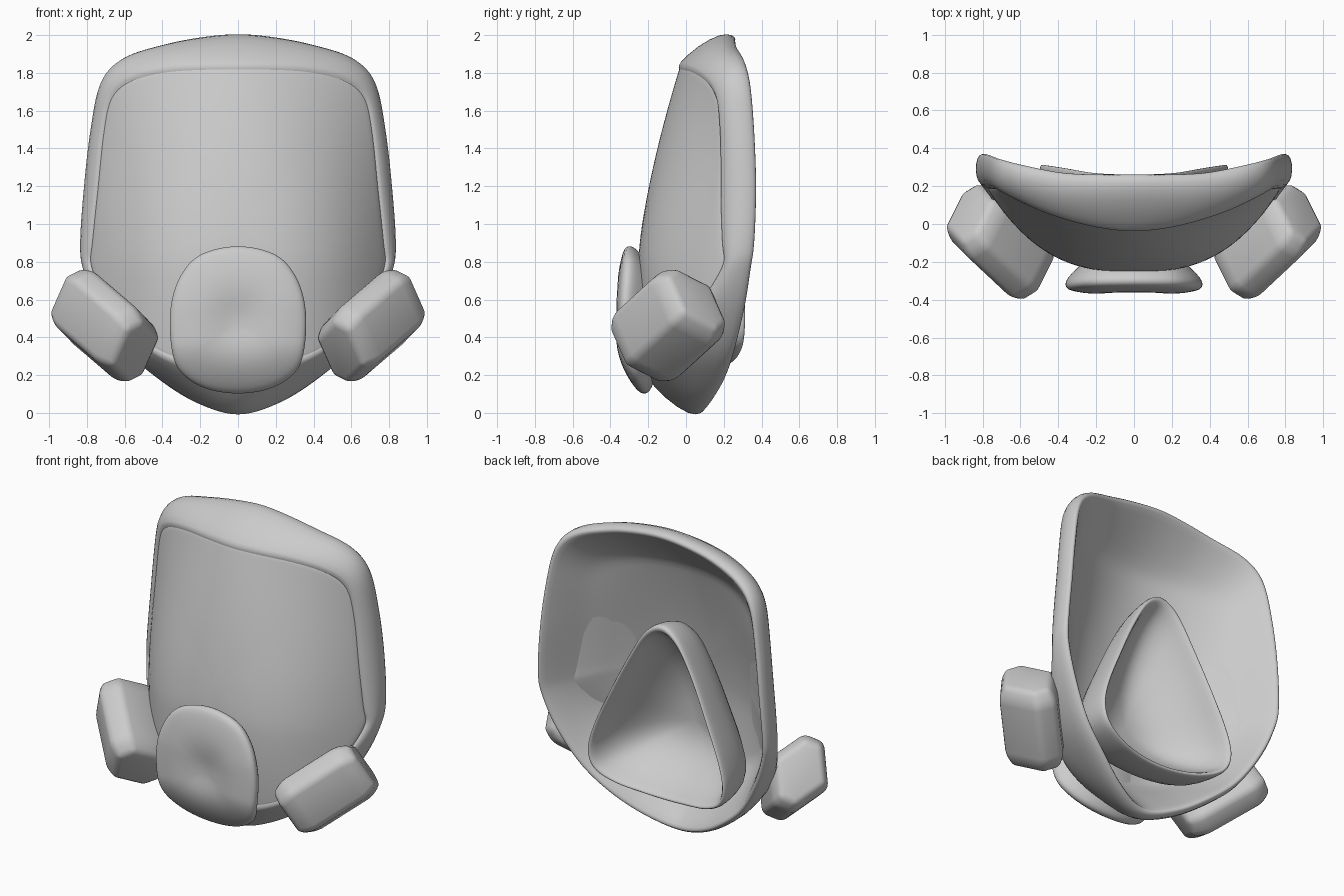
import bpy, bmesh, math
from mathutils import Vector

if "Cube" in bpy.data.objects:
    bpy.data.objects.remove(bpy.data.objects["Cube"])


def smooth_loop(half, n=4):
    """Mirror a half outline (top to bottom) and sample a closed smooth curve."""
    pts = [Vector(p) for p in half]
    pts += [Vector((-p.x, p.y, p.z)) for p in pts[-2:0:-1]]
    out, m = [], len(pts)
    for i in range(m):
        a, b, c, d = (pts[(i + k) % m] for k in (-1, 0, 1, 2))
        for j in range(n):
            t = j / n
            out.append(0.5 * (2 * b + (c - a) * t + (2 * a - 5 * b + 4 * c - d) * t * t
                              + (3 * b - a - 3 * c + d) * t ** 3))
    return out


def scaled(loop, s, dy=0.0, zc=1.0):
    return [Vector((p.x * s, p.y + dy, zc + (p.z - zc) * s)) for p in loop]


def finish(bm, name, levels=1):
    bmesh.ops.recalc_face_normals(bm, faces=bm.faces)
    me = bpy.data.meshes.new(name)
    bm.to_mesh(me)
    bm.free()
    ob = bpy.data.objects.new(name, me)
    bpy.context.collection.objects.link(ob)
    for f in me.polygons:
        f.use_smooth = True
    if levels:
        ob.modifiers.new("smooth", 'SUBSURF').levels = levels
        ob.modifiers["smooth"].render_levels = levels
    return ob


def skin(rings, closed=False):
    """Skin a list of rings; ends are capped unless the section is closed."""
    bm = bmesh.new()
    vs = [[bm.verts.new(p) for p in r] for r in rings]
    n = len(vs[0])
    pairs = list(zip(vs, vs[1:])) + ([(vs[-1], vs[0])] if closed else [])
    for a, b in pairs:
        for i in range(n):
            j = (i + 1) % n
            bm.faces.new((a[i], a[j], b[j], b[i]))
    if not closed:
        bm.faces.new(vs[0])
        bm.faces.new(vs[-1])
    return bm


def ease(v, lo, hi, a, b):
    t = min(1, max(0, (v - lo) / (hi - lo)))
    return a + (b - a) * t * t * (3 - 2 * t)


def visor_y(x, z):
    """Curved visor surface: centre profile plus sideways wrap."""
    d = z - 0.78
    yc = -0.255 + (0.36 * d ** 1.7 / (0.36 + 0.85 * d) if d > 0 else 0.15 * d * d)
    yc = max(yc, -0.255)
    if d > 0:
        yc = -0.255 + 0.225 * (d / 1.06) ** 1.45
    p = ease(z, 0.7, 1.9, 2.8, 1.8)
    w = ease(z, 0.7, 1.7, 0.785, 0.725)
    return yc + (0.2 - yc) * (abs(x) / w) ** p


# visor
edge2d = [(0, 1.84), (.2, 1.837), (.4, 1.82), (.58, 1.77), (.68, 1.68), (.72, 1.5), (.75, 1.2),
          (.78, .9), (.785, .77), (.7, .57), (.57, .42), (.4, .3), (.2, .23), (0, .2)]
flat = smooth_loop([(x, 0, z) for x, z in edge2d])


def on_visor(s):
    return [Vector((p.x, visor_y(p.x, p.z), p.z)) for p in scaled(flat, s)]


steps = [0.03, 0.15, 0.3, 0.45, 0.6, 0.72, 0.82, 0.9, 0.96, 1.0]
front = [on_visor(s) for s in steps]
back = [scaled(r, 0.98, 0.015) for r in reversed(front)]
finish(skin(front + back), "visor")

# rubber seal frame around the visor, continuing as a smooth inner bowl
edge = on_visor(1.0)
outer = smooth_loop([(0, .19, 2.013), (.2, .19, 1.995), (.4, .2, 1.955), (.61, .24, 1.885),
                     (.73, .27, 1.755), (.785, .29, 1.5), (.82, .3, 1.2), (.84, .29, .9),
                     (.82, .27, .75), (.74, .24, .55), (.6, .19, .33), (.42, .14, .17),
                     (.22, .07, .045), (0, .02, -.018)])
mid = scaled([(a + b) / 2 for a, b in zip(edge, outer)], 1.02, -0.02)
bowl = [scaled(on_visor(s), 0.96, 0.05) for s in (.88, .8, .7, .58, .44, .3, .15, .03)]
lip = scaled(outer, 0.94, 0.055)
wall = [a * 0.5 + b * 0.5 + Vector((0, 0.0, 0)) for a, b in zip(lip, bowl[0])]
finish(skin([on_visor(.03), on_visor(.5), scaled(edge, .9, .01), scaled(edge, 0.99, -0.01),
             scaled(edge, 1.008, -0.012), mid, outer, scaled(outer, 0.988, 0.06),
             scaled(outer, 0.965, 0.078), lip, wall] + bowl), "seal_frame")

# inner nose cup
rim = smooth_loop([(0, .26, 1.4), (.12, .262, 1.33), (.24, .27, 1.13), (.36, .29, .88),
                   (.46, .305, .65), (.5, .31, .48), (.46, .3, .36), (.33, .27, .29),
                   (.17, .24, .26), (0, .23, .25)])


def cup_ring(s, y, blend):
    r = scaled(rim, s, 0, 0.65)
    return [Vector((p.x, p.y * (1 - blend) + y * blend, p.z)) for p in r]


finish(skin([cup_ring(.04, -.09, 1), cup_ring(.3, -.08, 1), cup_ring(.55, -.03, .95),
             cup_ring(.75, .04, .8), cup_ring(.87, .11, .6), cup_ring(.93, .2, .2),
             cup_ring(.965, .2, -.08), cup_ring(1.0, .2, 0), cup_ring(1.0, .14, .4),
             cup_ring(.97, .04, .7), cup_ring(.9, -.04, .9), cup_ring(.65, -.11, 1),
             cup_ring(.3, -.14, 1), cup_ring(.04, -.15, 1)]), "nose_cup")

# front cover plate with a shallow dish, its lower edge bent back
cover = smooth_loop([(0, 0, .885), (.2, 0, .84), (.31, 0, .72), (.36, 0, .55), (.355, 0, .35),
                     (.31, 0, .22), (.18, 0, .13), (0, 0, .1)], 6)


def cover_ring(s, y):
    out = scaled(cover, s, y, 0.48)
    for p in out:
        p.y += 0.1 * max(0, (0.36 - p.z) / 0.26) ** 1.5
        p.y += 0.02 * max(0, (p.z - 0.6) / 0.28)
    return out


finish(skin([cover_ring(.7, -.18), cover_ring(.78, -.22), cover_ring(.92, -.265),
             cover_ring(.99, -.3), cover_ring(1.0, -.325), cover_ring(.97, -.346),
             cover_ring(.85, -.358), cover_ring(.6, -.372), cover_ring(.35, -.362),
             cover_ring(.15, -.345), cover_ring(.03, -.343)]), "front_cover")

# filter cartridges: rounded six-sided blocks on both cheeks
u = Vector((.62, .58, .53)).normalized()
n = Vector((.7, -.7, 0))
n = (n - u * n.dot(u)).normalized()
w = u.cross(n)
half = [(.17, -.165), (.225, -.056), (.096, .165)]
hexagon = half + [(-a, -b) for a, b in half]
centre = Vector((.707, -.095, .462))
bm = skin([[centre + u * t + (w * a + n * b) * s * 1.05 for a, b in hexagon]
           for t, s in ((-.27, .8), (-.19, 1), (.19, 1), (.27, .8))])
bmesh.ops.bevel(bm, geom=list(bm.edges), offset=.03, segments=3, profile=.5, affect='EDGES')
ob = finish(bm, "filter_cartridges", 0)
ob.modifiers.new("mirror", 'MIRROR').use_axis = (True, False, False)
